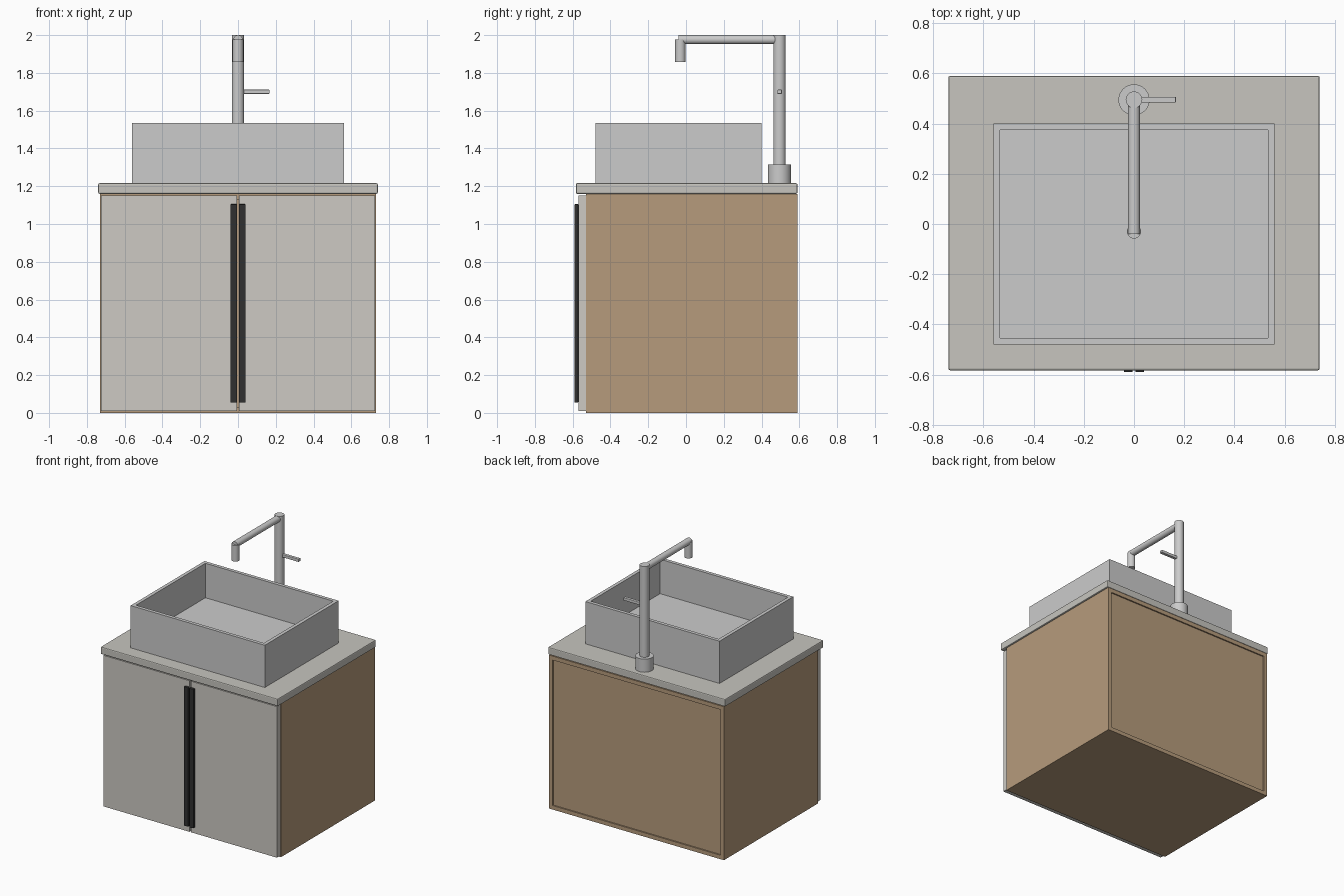
import bpy, bmesh, math

if "Cube" in bpy.data.objects:
    bpy.data.objects.remove(bpy.data.objects["Cube"])


def material(name, rgb):
    m = bpy.data.materials.new(name)
    m.diffuse_color = (*rgb, 1)
    m.use_nodes = True
    m.node_tree.nodes["Principled BSDF"].inputs["Base Color"].default_value = m.diffuse_color
    return m


wood = material("oak", (0.47, 0.33, 0.20))
door_mat = material("door_grey", (0.61, 0.59, 0.55))
stone = material("stone", (0.57, 0.56, 0.52))
black = material("black", (0.03, 0.03, 0.03))


def box(name, x, y, z, mat=None, bevel=0):
    bpy.ops.mesh.primitive_cube_add(
        size=1, location=[(a + b) / 2 for a, b in (x, y, z)])
    o = bpy.context.object
    o.name = name
    o.scale = [b - a for a, b in (x, y, z)]
    bpy.ops.object.transform_apply(location=False, rotation=False, scale=True)
    if mat:
        o.data.materials.append(mat)
    if bevel:
        mod = o.modifiers.new("bevel", "BEVEL")
        mod.width, mod.segments = bevel, 2
    return o


def tube(name, radius, length, loc, rot=(0, 0, 0)):
    bpy.ops.mesh.primitive_cylinder_add(
        vertices=32, radius=radius, depth=length, location=loc, rotation=rot)
    o = bpy.context.object
    o.name = name
    bpy.ops.object.shade_smooth_by_angle(angle=math.radians(30))
    return o


# Cabinet carcass, hollow with a recessed back panel
Y = (-0.53, 0.59)
inner = (-0.70, 0.70)
box("cabinet_bottom", inner, Y, (0, 0.03), wood)
box("cabinet_top", inner, Y, (1.128, 1.158), wood)
box("cabinet_back", inner, (0.56, 0.58), (0.03, 1.128), wood)

# Sides, doors and handles in mirrored pairs
for s, side in ((-1, "left"), (1, "right")):
    def span(a, b):
        return tuple(sorted((s * a, s * b)))
    box(side + "_panel", span(0.70, 0.73), Y, (0, 1.158), wood)
    box(side + "_door", span(0.005, 0.724), (-0.57, -0.53), (0.01, 1.15), door_mat)
    box(side + "_handle", span(0.005, 0.04), (-0.59, -0.57), (0.055, 1.105), black, 0.003)

# Countertop
box("countertop", (-0.74, 0.74), (-0.583, 0.59), (1.16, 1.216), stone, 0.007)

# Basin: box with its top inset and pushed down
basin = box("basin", (-0.56, 0.56), (-0.48, 0.40), (1.215, 1.535))
bm = bmesh.new()
bm.from_mesh(basin.data)
top = [f for f in bm.faces if f.normal.z > 0.9]
bmesh.ops.inset_region(bm, faces=top, thickness=0.037)
floor = bmesh.ops.extrude_face_region(bm, geom=top)
bmesh.ops.delete(bm, geom=top, context="FACES")
bmesh.ops.translate(bm, vec=(0, 0, -0.26), verts=[
    v for v in floor["geom"] if isinstance(v, bmesh.types.BMVert)])
bmesh.ops.recalc_face_normals(bm, faces=bm.faces)
bm.to_mesh(basin.data)
bm.free()

# Faucet
tube("faucet_base", 0.062, 0.10, (0, 0.495, 1.265))
tube("faucet_column", 0.033, 0.70, (0, 0.495, 1.65))
tube("faucet_arm", 0.024, 0.535, (0, 0.2275, 1.976), (math.pi / 2, 0, 0))
tube("faucet_spout", 0.028, 0.12, (0, -0.03, 1.918))
box("faucet_lever", (0.025, 0.167), (0.484, 0.507), (1.689, 1.711), bevel=0.003)
